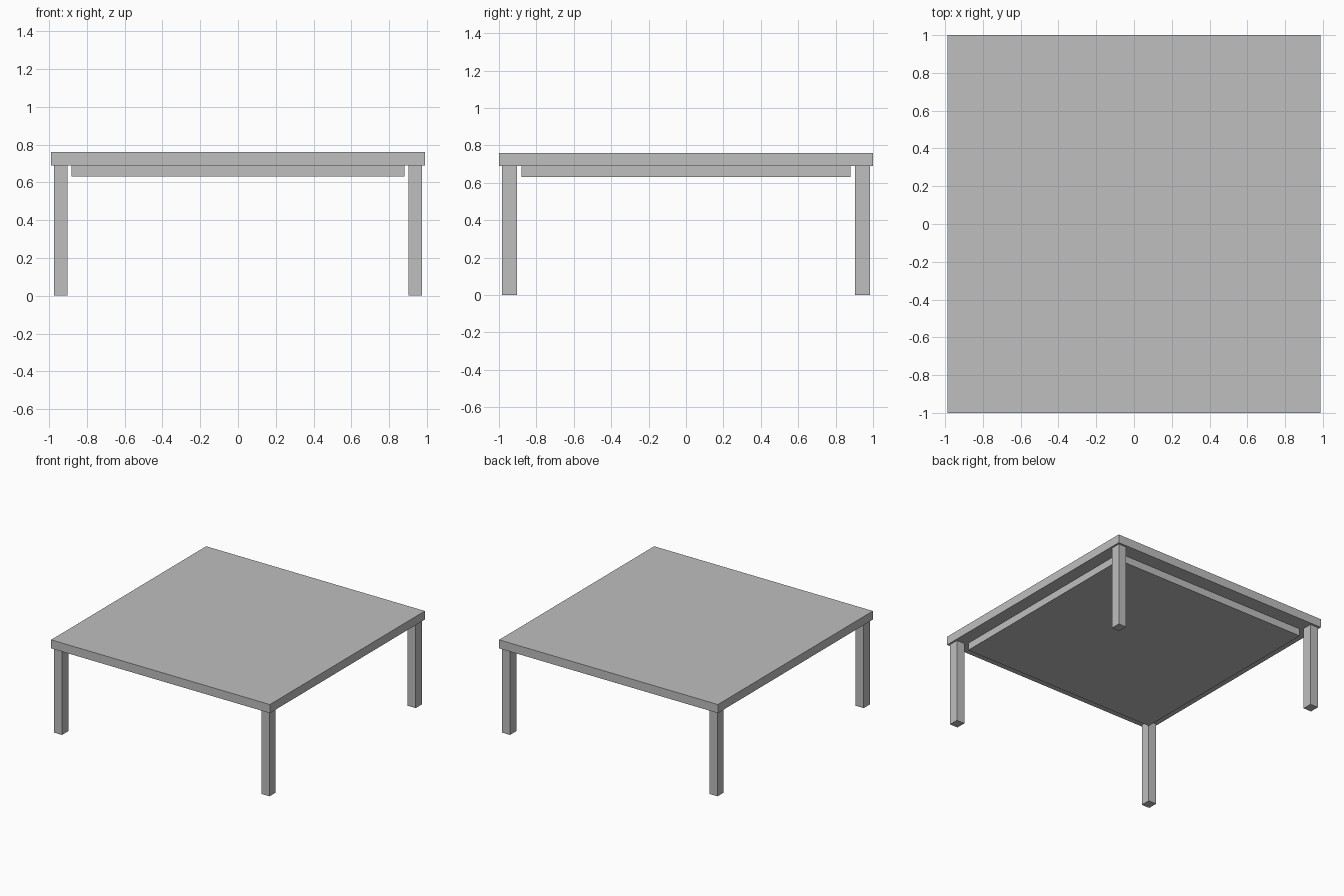
import bpy

# Remove the default cube
default = bpy.data.objects.get("Cube")
if default:
    bpy.data.objects.remove(default, do_unlink=True)

# Single plain grey
grey = bpy.data.materials.new("light_grey")
grey.use_nodes = True
colour = (0.52, 0.52, 0.52, 1)
grey.diffuse_color = colour
grey.node_tree.nodes["Principled BSDF"].inputs["Base Color"].default_value = colour


def box(name, low, high):
    """Axis-aligned box between two opposite corners."""
    centre = [(a + b) / 2 for a, b in zip(low, high)]
    bpy.ops.mesh.primitive_cube_add(size=1, location=centre)
    part = bpy.context.object
    part.name = name
    part.scale = [b - a for a, b in zip(low, high)]
    bpy.ops.object.transform_apply(location=False, rotation=False, scale=True)
    part.data.materials.append(grey)
    return part


TOP, UNDERSIDE, APRON_BOTTOM = 0.76, 0.69, 0.63

# Tabletop slab and the recessed block beneath it
box("tabletop", (-0.988, -1, UNDERSIDE), (0.988, 1, TOP))
box("apron_block", (-0.882, -0.88, APRON_BOTTOM), (0.882, 0.88, UNDERSIDE))

# Four legs, one just inside each corner
LEG_X, LEG_Y, HALF_X, HALF_Y = 0.937, 0.943, 0.036, 0.04
for side, sx in (("left", 1), ("right", -1)):
    for end, sy in (("front", -1), ("back", 1)):
        x, y = sx * LEG_X, sy * LEG_Y
        box(f"{end}_{side}_leg", (x - HALF_X, y - HALF_Y, 0),
            (x + HALF_X, y + HALF_Y, UNDERSIDE))
